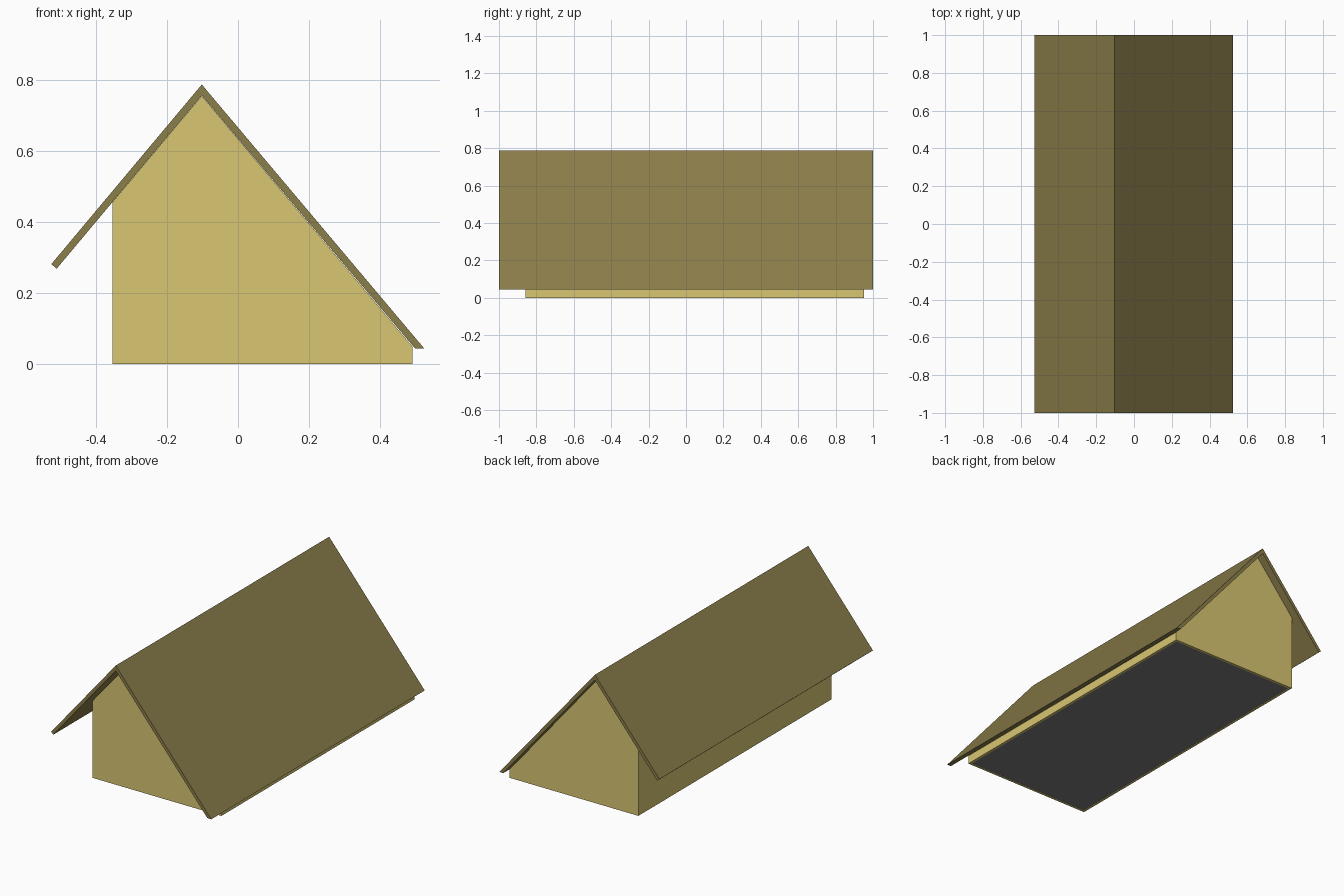
import bpy

if "Cube" in bpy.data.objects:
    bpy.data.objects.remove(bpy.data.objects["Cube"])


def material(name, color):
    m = bpy.data.materials.new(name)
    m.diffuse_color = (*color, 1)
    m.use_nodes = True
    m.node_tree.nodes["Principled BSDF"].inputs["Base Color"].default_value = m.diffuse_color
    return m


def prism(name, profile, y0, y1, mat, open_sides=(), caps=True):
    """Extrude an x-z profile along y; open_sides lists profile edges left without a face."""
    n = len(profile)
    verts = [(x, y, z) for y in (y0, y1) for x, z in profile]
    faces = [(i, i + n, (i + 1) % n + n, (i + 1) % n)
             for i in range(n) if i not in open_sides]
    if caps:
        faces += [tuple(range(n)), tuple(reversed(range(n, 2 * n)))]
    mesh = bpy.data.meshes.new(name)
    mesh.from_pydata(verts, [], faces)
    mesh.materials.append(mat)
    obj = bpy.data.objects.new(name, mesh)
    bpy.context.collection.objects.link(obj)
    return obj


wall_mat = material("wall_paint", (0.69, 0.57, 0.17))
roof_mat = material("roof_covering", (0.26, 0.21, 0.07))
floor_mat = material("floor_grey", (0.2, 0.2, 0.2))

# Walls: two gables and two side walls, counter-clockwise seen from the front
house = [(-0.354, 0), (0.491, 0), (0.491, 0.05), (-0.102, 0.756), (-0.354, 0.456)]
walls = prism("walls", house, -0.857, 0.952, wall_mat, open_sides=(0, 2, 3))
thick = walls.modifiers.new("thickness", "SOLIDIFY")
thick.thickness = 0.015
thick.offset = -1
thick.use_even_offset = True

# Floor slab between the walls
prism("floor", [(-0.339, 0.001), (0.476, 0.001), (0.476, 0.02), (-0.339, 0.02)],
      -0.842, 0.937, floor_mat)

# Asymmetric roof: square-cut left eave, level-cut right eave
roof = [(-0.102, 0.757), (0.499, 0.044), (0.525, 0.044), (-0.102, 0.788),
        (-0.526, 0.282), (-0.511, 0.269)]
prism("roof", roof, -1, 1, roof_mat)
